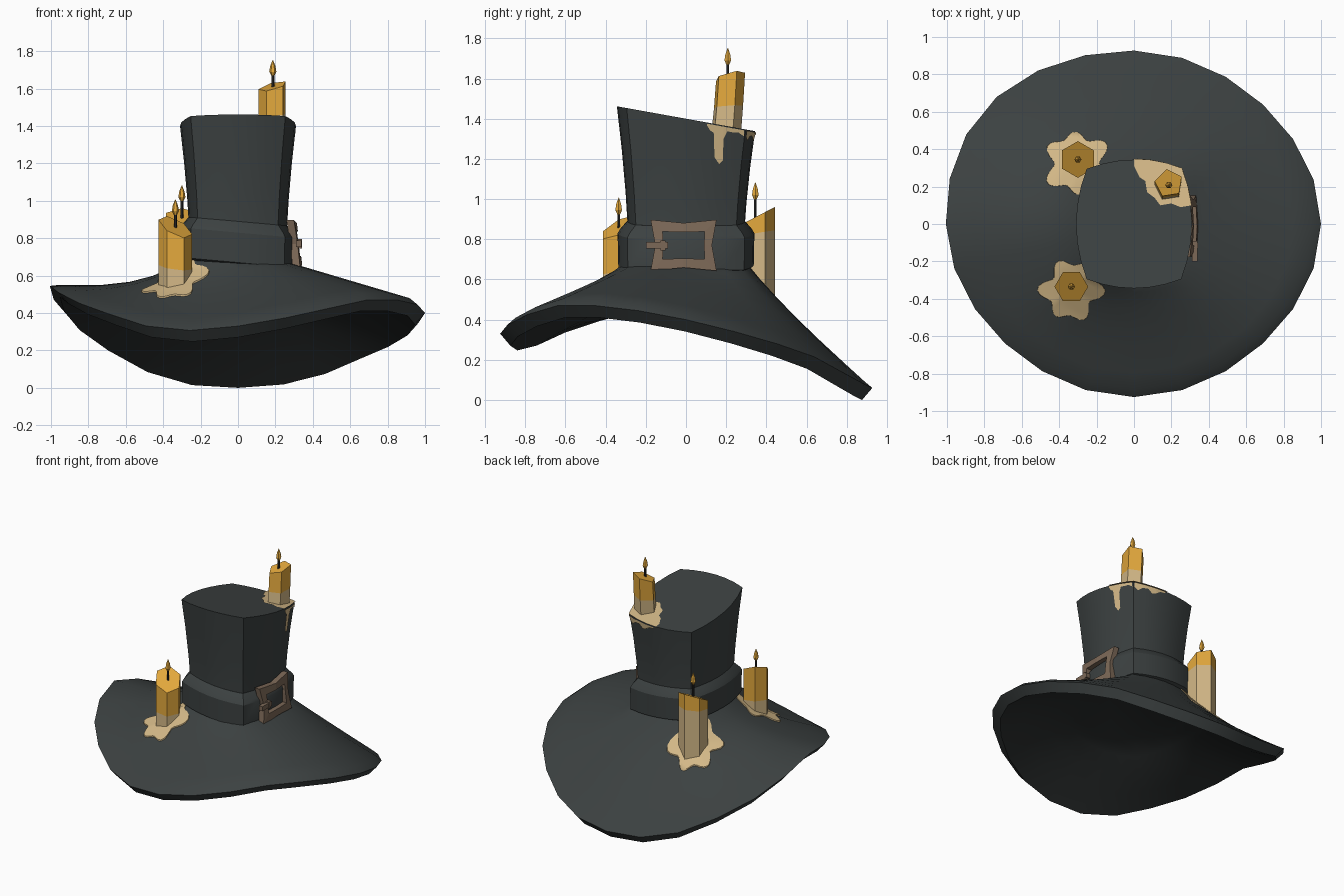
import bpy, bmesh, math
from mathutils import Vector
from mathutils.bvhtree import BVHTree

if "Cube" in bpy.data.objects:
    bpy.data.objects.remove(bpy.data.objects["Cube"])

SEG = 24
DOWN = Vector((0, 0, -1))


def material(name, rgb):
    m = bpy.data.materials.new(name)
    m.use_nodes = True
    m.diffuse_color = (*rgb, 1)
    bsdf = m.node_tree.nodes["Principled BSDF"]
    bsdf.inputs["Base Color"].default_value = (*rgb, 1)
    bsdf.inputs["Roughness"].default_value = 0.8
    return m


FELT = material("charcoal felt", (0.045, 0.053, 0.053))
LINING = material("dark lining", (0.025, 0.029, 0.029))
AMBER = material("amber wax", (0.78, 0.4, 0.047))
PALE = material("pale wax", (0.66, 0.485, 0.245))
BROWN = material("brown metal", (0.2, 0.138, 0.095))
WICK = material("dark wick", (0.025, 0.025, 0.025))


def finish(name, bm, mats, smooth=None):
    bmesh.ops.recalc_face_normals(bm, faces=bm.faces)
    mesh = bpy.data.meshes.new(name)
    bm.to_mesh(mesh)
    ob = bpy.data.objects.new(name, mesh)
    bpy.context.collection.objects.link(ob)
    for m in mats:
        mesh.materials.append(m)
    if smooth:
        bpy.ops.object.select_all(action='DESELECT')
        ob.select_set(True)
        bpy.context.view_layer.objects.active = ob
        bpy.ops.object.shade_smooth_by_angle(angle=math.radians(smooth))


def loft(rings, cap=True, loop=False):
    """Skin a list of equal rings, capped at both ends or looped."""
    bm = bmesh.new()
    vs = [[bm.verts.new(p) for p in r] for r in rings]
    n = len(rings[0])
    for a, b in zip(vs, vs[1:] + (vs[:1] if loop else [])):
        for i in range(n):
            bm.faces.new((a[i], a[(i + 1) % n], b[(i + 1) % n], b[i]))
    if cap and not loop:
        bm.faces.new(vs[0])
        bm.faces.new(vs[-1])
    bm.faces.ensure_lookup_table()
    return bm


# Rounded-square outline of the crown with four sharp corners
def crown_point(i, k=1.0):
    side, step = divmod((i + 3) % SEG, 6)
    u = step / 3 - 1
    bulge = 1 - u * u
    x, y = [(0.253 + 0.057 * bulge, 0.295 * u), (-0.253 * u, 0.295 + 0.049 * bulge)][side % 2]
    s = k if side < 2 else -k
    return Vector((x * s, y * s))


def crown_top(y):
    return 1.40 - 0.18 * y


# Wavy rim height, sampled every 22.5 degrees and smoothly interpolated
RIM = [.40, .31, .215, .10, .06, .10, .26, .42, .545, .48, .395, .31, .33, .40, .47, .46]


def rim_height(i):
    j, f = divmod(i * 16 / SEG, 1)
    a, b, c, d = (RIM[(int(j) + o) % 16] for o in (-1, 0, 1, 2))
    return b + 0.5 * f * (c - a + f * (2 * a - 5 * b + 4 * c - d + f * (3 * (b - c) + d - a)))


def rim_point(i, k, dz):
    t = math.tau * i / SEG
    k *= 1 - 0.024 * math.sin(2 * t) ** 2
    k *= 1 + 0.065 * max(0, math.cos(t - math.radians(138))) ** 8
    return Vector((k * math.cos(t), 0.925 * k * math.sin(t), rim_height(i) + dz))


# The brim sags between crown and rim, most on its right side
def brim_ring(f, drop=0.0):
    ring = []
    for i in range(SEG):
        c = crown_point(i, 0.86)
        inner = Vector((c.x, c.y, 0.69 - 0.06 * c.x))
        across = math.cos(math.tau * i / SEG)
        lip = 0.035 - 0.03 * max(0, -across) ** 2
        p = inner.lerp(rim_point(i, 0.955, lip), f)
        sag = 0.07 * (0.5 - 0.5 * across) ** 1.5
        p.z -= sag * math.sin(math.pi * f ** 0.75) + drop
        ring.append(p)
    return ring


brim_rings = [brim_ring(f) for f in (0, .12, .27, .45, .65, .85, 1)]
brim_rings += [[rim_point(i, k, dz) for i in range(SEG)] for k, dz in ((1, 0), (0.945, -0.06))]
under_start = len(brim_rings) - 1
brim_rings += [brim_ring(f, d) for f, d in ((.72, .08), (.45, .09), (.22, .105), (.05, .14))]
brim_bm = loft(brim_rings)
brim_bm.faces[-1].material_index = 1
for f in brim_bm.faces[under_start * SEG:-2]:
    f.material_index = 1
brim_tree = BVHTree.FromBMesh(brim_bm)
finish("brim", brim_bm, [FELT, LINING], 35)

# Crown, flaring to a slanted top
rings = []
for k, t in ((.84, 0), (.845, .3), (.875, .5), (.93, .75), (1, 1)):
    ring = []
    for i in range(SEG):
        p = crown_point(i, k)
        ring.append((p.x, p.y, 0.62 + (crown_top(p.y) - 0.62) * t))
    rings.append(ring)
crown_bm = loft(rings)
finish("crown", crown_bm, [FELT], 35)
crown_tree = BVHTree.FromBMesh(crown_bm)

# Tilted hat band with bevelled edges
rings = []
for k, z in ((.86, .65), (.98, .67), (.99, .83), (.955, .85), (.85, .89)):
    pts = [crown_point(i, k) for i in range(SEG)]
    rings.append([(p.x, p.y, z - 0.09 * p.x) for p in pts])
finish("hat_band", loft(rings), [FELT], 30)


# Buckle frame with flared corners, leaning with the band
def buckle_ring(cy, cz, my, mz, x):
    pts = [(cy, cz), (0, mz), (-cy, cz), (-my, 0), (-cy, -cz), (0, -mz), (cy, -cz), (my, 0)]
    return [(0.314 + x - 0.13 * b - 0.5 * a * a, a - 0.012, 0.77 + b) for a, b in pts]


outer, inner = (.164, .127, .141, .111), (.104, .068, .102, .066)
finish("buckle_frame", loft([buckle_ring(*outer, .015), buckle_ring(*outer, -.025),
                             buckle_ring(*inner, -.025), buckle_ring(*inner, .015)],
                            loop=True), [BROWN])


def box(name, centre, size, mat):
    bm = bmesh.new()
    bmesh.ops.create_cube(bm, size=1)
    for v in bm.verts:
        v.co = Vector(centre) + Vector(a * b for a, b in zip(v.co, size))
    finish(name, bm, [mat])


box("buckle_prong", (.324, -.145, .77), (.03, .11, .034), BROWN)
box("buckle_prong_end", (.324, -.115, .77), (.036, .026, .05), BROWN)


# Candles: two-tone prism with a slanted top, a wick and a flame
def polygon(n, r, x, y, z, turn=0.0):
    return [Vector((x + r * math.cos(turn + math.tau * i / n),
                    y + r * math.sin(turn + math.tau * i / n), z)) for i in range(n)]


def candle(name, tree, n, r, x, y, turn, split, top, slope, flame_z, lean=0.0):
    rings = [polygon(n, r, x, y - lean, 2, turn),
             polygon(n, r, x, y, split, turn), polygon(n, r, x, y + lean, top, turn)]
    for p in rings[0]:
        p.z = tree.ray_cast(p, DOWN)[0].z - 0.02
    for ring, share in zip(rings[1:], (0.3, 1)):
        for p in ring:
            p.z += ((p.x - x) * slope[0] + (p.y - y) * slope[1]) * share
    bm = loft(rings)
    for f in bm.faces:
        f.material_index = int(f.calc_center_median().z < split)
    finish(name, bm, [AMBER, PALE])
    finish(name + "_wick", loft([polygon(6, .008, x, y, z) for z in (top - .03, flame_z + .01)]),
           [WICK])
    prof = ((.006, 0), (.019, .025), (.014, .055), (.001, .088))
    finish(name + "_flame", loft([polygon(6, a, x, y, flame_z + h) for a, h in prof]), [AMBER])


UP = math.pi / 2
candle("front_candle", brim_tree, 6, .09, -.335, -.335, 0, .645, .86, (-.43, .5), .92)
candle("back_candle", brim_tree, 6, .098, -.3, .345, UP, .83, .91, (0, .52), .995)
candle("top_candle", crown_tree, 5, .077, .186, .208, -UP / 2, 1.46, 1.61, (.25, .25), 1.665, .01)


# Wax puddles draped on the brim
def puddle(name, x, y, r, phase):
    n, rings = 48, []
    for f in (0.3, 0.5, 0.7, 0.85, 1.0, 1.01):
        ring = []
        for i in range(n):
            t = math.tau * i / n
            q = r * f * (1 + .16 * math.cos(6 * t + phase) + .08 * math.cos(4 * t - phase))
            p = Vector((x + q * math.cos(t), y + q * math.sin(t), 2))
            p.z = brim_tree.ray_cast(p, DOWN)[0].z + (0.008 if f <= 1 else -0.004)
            ring.append(p)
        rings.append(ring)
    finish(name, loft(rings, cap=False), [PALE], 40)


puddle("front_puddle", -.335, -.355, .147, 0.3)
puddle("back_puddle", -.305, .325, .155, 2.9)

# Wax sheet on the crown top, spilling over the corner
edge = [crown_point(i) * 1.015 for i in (1, 2, 3, 4, 5, 6)]
shore = [(0, .31), (.03, .25), (.06, .23), (.07, .17), (.11, .14), (.14, .1), (.2, .11), (.25, .09)]
bm = bmesh.new()
bm.faces.new([bm.verts.new((x, y, crown_top(y) + .005)) for x, y in [tuple(p) for p in edge] + shore])
finish("top_wax", bm, [PALE])


# Drips hang from the top edge as narrow columns laid on the crown wall
def drips(name, columns, on_side):
    out = Vector((1, 0, 0)) if on_side else Vector((0, 1, 0))
    bm, rows = bmesh.new(), []
    for c, length in columns:
        y = c if on_side else 0.295 + 0.049 * (1 - (c / 0.253) ** 2)
        top = crown_top(y)
        col = []
        for s in range(5):
            z = top - 0.006 - length * s / 4
            start = Vector((1, c, z)) if on_side else Vector((c, 1, z))
            hit = crown_tree.ray_cast(start, -out)[0]
            col.append(bm.verts.new(hit + out * 0.007))
        rows.append(col)
    for a, b in zip(rows, rows[1:]):
        for s in range(4):
            bm.faces.new((a[s], b[s], b[s + 1], a[s + 1]))
    finish(name, bm, [PALE])


drips("side_drips", [(.105, .01), (.12, .03), (.138, .04), (.142, .16), (.165, .19), (.183, .17),
                     (.187, .06), (.205, .02), (.235, .02), (.26, .015), (.289, .03)], True)
drips("rear_drips", [(.247, .03), (.22, .05), (.19, .025), (.15, .02), (.12, .045),
                     (.09, .035), (.06, .015), (.02, .01)], False)
